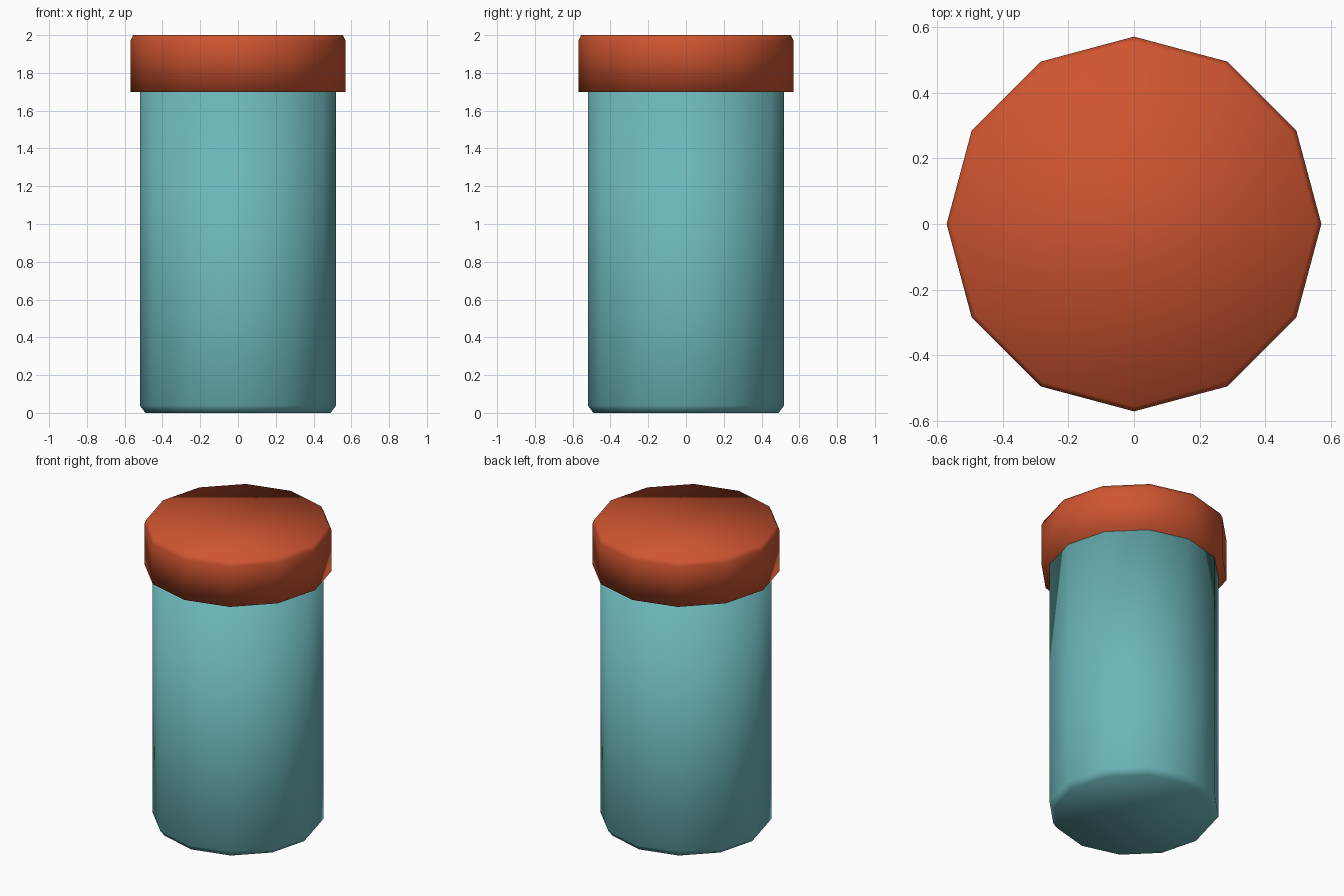
import bpy, bmesh, math

if "Cube" in bpy.data.objects:
    bpy.data.objects.remove(bpy.data.objects["Cube"])

SIDES = 12


def material(name, color):
    m = bpy.data.materials.new(name)
    m.diffuse_color = color
    m.use_nodes = True
    m.node_tree.nodes["Principled BSDF"].inputs["Base Color"].default_value = m.diffuse_color
    return m


def turned(name, profile, mat):
    """Closed 12-sided solid from (radius, z) rings, bottom to top."""
    bm = bmesh.new()
    rings = []
    for r, z in profile:
        rings.append([bm.verts.new((r * math.cos(2 * math.pi * i / SIDES),
                                    r * math.sin(2 * math.pi * i / SIDES), z))
                      for i in range(SIDES)])
    for low, high in zip(rings, rings[1:]):
        for i in range(SIDES):
            j = (i + 1) % SIDES
            bm.faces.new((low[i], low[j], high[j], high[i]))
    bm.faces.new(rings[0][::-1])
    bm.faces.new(rings[-1])
    for f in bm.faces:
        f.smooth = True
    mesh = bpy.data.meshes.new(name)
    bm.to_mesh(mesh)
    bm.free()
    mesh.materials.append(mat)
    obj = bpy.data.objects.new(name, mesh)
    bpy.context.collection.objects.link(obj)
    return obj


teal = material("teal", (0.15, 0.47, 0.49, 1))
orange = material("orange", (0.62, 0.09, 0.03, 1))

# Container body with chamfered foot
turned("body", [(0.49, 0.0), (0.52, 0.04), (0.52, 1.70)], teal)

# Overhanging lid with chamfered top edge
turned("lid", [(0.57, 1.70), (0.57, 1.97), (0.555, 2.0)], orange)
